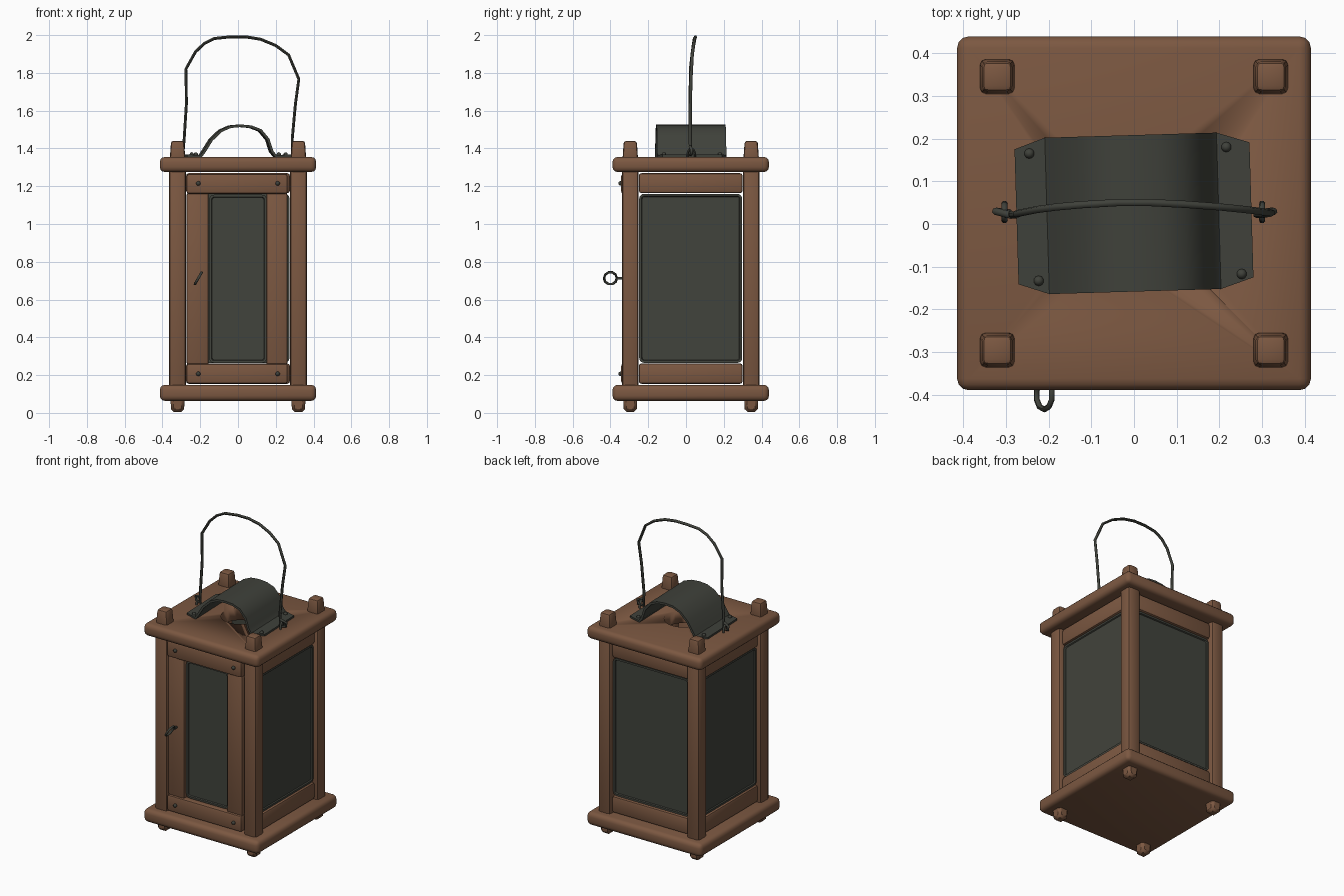
import bpy, bmesh, math
from mathutils import Matrix, Vector

if "Cube" in bpy.data.objects:
    bpy.data.objects.remove(bpy.data.objects["Cube"])

CY = 0.025  # the body sits slightly behind the origin


def material(name, rgb):
    m = bpy.data.materials.new(name)
    m.diffuse_color = (*rgb, 1)
    m.use_nodes = True
    m.node_tree.nodes["Principled BSDF"].inputs["Base Color"].default_value = m.diffuse_color
    return m


WOOD = material("brown wood", (0.2, 0.097, 0.053))
METAL = material("dark iron", (0.05, 0.053, 0.043))
PANE = material("smoky glass", (0.053, 0.056, 0.045))


def finish(name, bm, mat, matrix=Matrix(), angle=40):
    bmesh.ops.recalc_face_normals(bm, faces=bm.faces)
    me = bpy.data.meshes.new(name)
    bm.to_mesh(me)
    bm.free()
    ob = bpy.data.objects.new(name, me)
    bpy.context.collection.objects.link(ob)
    me.materials.append(mat)
    ob.matrix_world = matrix
    activate(ob)
    bpy.ops.object.shade_smooth_by_angle(angle=math.radians(angle))
    return ob


def activate(ob):
    bpy.ops.object.select_all(action='DESELECT')
    ob.select_set(True)
    bpy.context.view_layer.objects.active = ob


def box(name, center, size, mat, bevel=0.01, seg=2, top=1.0, bottom=1.0, matrix=Matrix()):
    """Bevelled box, optionally tapered at the top or bottom."""
    bm = bmesh.new()
    bmesh.ops.create_cube(bm, size=1)
    for v in bm.verts:
        k = top if v.co.z > 0 else bottom
        v.co = Vector((v.co.x * size[0] * k, v.co.y * size[1] * k, v.co.z * size[2]))
        v.co += Vector(center)
    bmesh.ops.bevel(bm, geom=bm.edges[:], offset=bevel, segments=seg, profile=0.5, affect='EDGES')
    return finish(name, bm, mat, matrix)


def pane(name, width, z0, z1, depth, matrix):
    """Round-cornered pane facing -y with a thin raised rim."""
    bm = bmesh.new()
    bmesh.ops.create_cube(bm, size=1)
    for v in bm.verts:
        v.co = Vector((v.co.x * width, v.co.y * 0.03 - depth + 0.015,
                       (z0 + z1) / 2 + v.co.z * (z1 - z0)))
    corners = [e for e in bm.edges if abs((e.verts[0].co - e.verts[1].co).y) > 0.02]
    bmesh.ops.bevel(bm, geom=corners, offset=0.025, segments=3, profile=0.5, affect='EDGES')
    bm.normal_update()
    front = [f for f in bm.faces if f.normal.y < -0.9]
    bmesh.ops.inset_region(bm, faces=front, thickness=0.012)
    bmesh.ops.inset_region(bm, faces=front, thickness=0.004, depth=-0.007)
    return finish(name, bm, PANE, matrix)


def tube(name, points, radius, smooth=False, cyclic=False):
    cu = bpy.data.curves.new(name, 'CURVE')
    cu.dimensions = '3D'
    cu.bevel_depth = radius
    cu.bevel_resolution = 1
    cu.use_fill_caps = True
    sp = cu.splines.new('POLY')
    sp.points.add(len(points) - 1)
    for p, co in zip(sp.points, points):
        p.co = (*co, 1)
    sp.use_cyclic_u = cyclic
    ob = bpy.data.objects.new(name, cu)
    bpy.context.collection.objects.link(ob)
    cu.materials.append(METAL)
    activate(ob)
    bpy.ops.object.convert(target='MESH')
    bpy.ops.object.shade_smooth_by_angle(angle=math.radians(60))
    return bpy.context.object


def rivet(name, location, facing):
    bm = bmesh.new()
    bmesh.ops.create_uvsphere(bm, u_segments=10, v_segments=6, radius=0.012)
    rot = Vector((0, 0, 1)).rotation_difference(Vector(facing)).to_matrix().to_4x4()
    return finish(name, bm, METAL, Matrix.Translation(location) @ rot, 60)


# Base and roof slabs
box("base_slab", (0, CY, 0.106), (0.828, 0.828, 0.085), WOOD, 0.027, 3)
roof = box("roof_slab", (0, CY, 1.315), (0.828, 0.828, 0.08), WOOD, 0.027, 3)

# Smoke hole in the roof
bm = bmesh.new()
bmesh.ops.create_cone(bm, cap_ends=True, segments=24, radius1=0.115, radius2=0.115, depth=0.3)
cutter = finish("smoke_hole_cutter", bm, WOOD, Matrix.Translation((0, CY, 1.315)))
cutter.hide_render = True
mod = roof.modifiers.new("smoke_hole", 'BOOLEAN')
mod.operation = 'DIFFERENCE'
mod.object = cutter
activate(roof)
bpy.ops.object.modifier_apply(modifier=mod.name)
bpy.data.objects.remove(cutter)

# Corner posts with tapered tips and feet
for sx, lr in ((-1, "left"), (1, "right")):
    for sy, fb in ((-1, "front"), (1, "back")):
        x, y = sx * 0.32, CY + sy * 0.32
        n = f"{fb}_{lr}_post"
        box(n, (x, y, 0.71), (0.088, 0.088, 1.2), WOOD, 0.018, 2)
        box(n + "_tip", (x, y, 1.385), (0.084, 0.084, 0.11), WOOD, 0.013, 2, top=0.82)
        box(n + "_foot", (x, y, 0.05), (0.076, 0.076, 0.09), WOOD, 0.015, 1, bottom=0.9)

# Side and back walls: two rails and a pane each
for side, deg in (("right", 90), ("back", 180), ("left", -90)):
    m = Matrix.Translation((0, CY, 0)) @ Matrix.Rotation(math.radians(deg), 4, 'Z')
    box(side + "_top_rail", (0, -0.322, 1.216), (0.55, 0.05, 0.106), WOOD, 0.014, 2, matrix=m)
    box(side + "_bottom_rail", (0, -0.322, 0.208), (0.55, 0.05, 0.108), WOOD, 0.014, 2, matrix=m)
    pane(side + "_pane", 0.545, 0.265, 1.16, 0.335, m)

# Front door: rails, recessed stiles and narrow pane
box("door_top_rail", (-0.005, -0.318, 1.212), (0.535, 0.05, 0.105), WOOD, 0.012)
box("door_bottom_rail", (-0.005, -0.318, 0.208), (0.535, 0.05, 0.105), WOOD, 0.012)
box("door_left_stile", (-0.214, -0.31, 0.71), (0.117, 0.045, 0.91), WOOD, 0.012)
box("door_right_stile", (0.206, -0.31, 0.71), (0.112, 0.045, 0.91), WOOD, 0.012)
pane("door_pane", 0.305, 0.265, 1.155, 0.315, Matrix())
for x in (-0.21, 0.21):
    for z in (0.207, 1.215):
        rivet("door_rivet", (x, -0.346, z), (0, -1, 0))

# Door ring pull, tilted about y
ring = []
for i in range(10):
    a = 2 * math.pi * i / 10
    z = 0.034 * math.sin(a)
    ring.append((-0.21 + 0.55 * z, -0.4 + 0.034 * math.cos(a), 0.713 + z * 0.95))
tube("door_ring", ring, 0.007, cyclic=True)
tube("door_ring_pin", [(-0.21, -0.366, 0.713), (-0.21, -0.32, 0.713)], 0.008)

# Arched smoke shield with flat flanges, as an extruded sheet
profile = [(-0.275, 1.36), (-0.2, 1.36), (-0.182, 1.385), (-0.145, 1.445), (-0.095, 1.493),
           (-0.045, 1.515), (0.01, 1.52), (0.065, 1.515), (0.115, 1.496), (0.155, 1.448),
           (0.175, 1.385), (0.195, 1.36), (0.275, 1.36)]
bm = bmesh.new()
rows = []
for x, z in profile:
    inset = 0.025 if abs(x) > 0.27 else 0.0  # clipped flange corners
    rows.append([bm.verts.new((x, s * (0.183 - inset), z)) for s in (-1, 1)])
for a, b in zip(rows, rows[1:]):
    bm.faces.new((a[0], b[0], b[1], a[1]))
tilt = Matrix.Translation((0, CY, 0)) @ Matrix.Rotation(math.radians(1.7), 4, 'Z')
shield = finish("smoke_shield", bm, METAL, tilt)
mod = shield.modifiers.new("thickness", 'SOLIDIFY')
mod.thickness = 0.014
mod.offset = 0
activate(shield)
bpy.ops.object.modifier_apply(modifier=mod.name)
bpy.ops.object.shade_smooth_by_angle(angle=math.radians(40))
for x, y in ((-0.245, 0.165), (0.216, 0.18), (-0.223, -0.133), (0.252, -0.117)):
    rivet("shield_rivet", (x, y, 1.368), (0, 0, 1))

# Staples holding the bail handle
for x, lr in ((-0.303, "left"), (0.3, "right")):
    arc = [(x, 0.028 + 0.02 * math.cos(a), 1.365 + 0.034 * math.sin(a))
           for a in (math.pi * i / 6 for i in range(7))]
    arc = [(x, 0.048, 1.34)] + arc + [(x, 0.008, 1.34)]
    tube(lr + "_staple", arc, 0.007)

# Bent wire bail handle with hooked ends
tube("bail_handle", [
    (-0.285, 0.02, 1.41), (-0.325, 0.03, 1.395), (-0.322, 0.03, 1.372), (-0.29, 0.025, 1.365),
    (-0.285, 0.021, 1.45), (-0.273, 0.022, 1.64), (-0.276, 0.024, 1.82), (-0.226, 0.034, 1.91),
    (-0.18, 0.04, 1.955), (-0.125, 0.045, 1.982), (-0.04, 0.05, 1.991), (0.04, 0.05, 1.991),
    (0.12, 0.046, 1.978), (0.2, 0.04, 1.945), (0.268, 0.033, 1.895), (0.322, 0.026, 1.767),
    (0.304, 0.023, 1.635), (0.287, 0.022, 1.45), (0.287, 0.025, 1.365), (0.322, 0.03, 1.372),
    (0.328, 0.03, 1.395), (0.288, 0.022, 1.41)], 0.0085)
